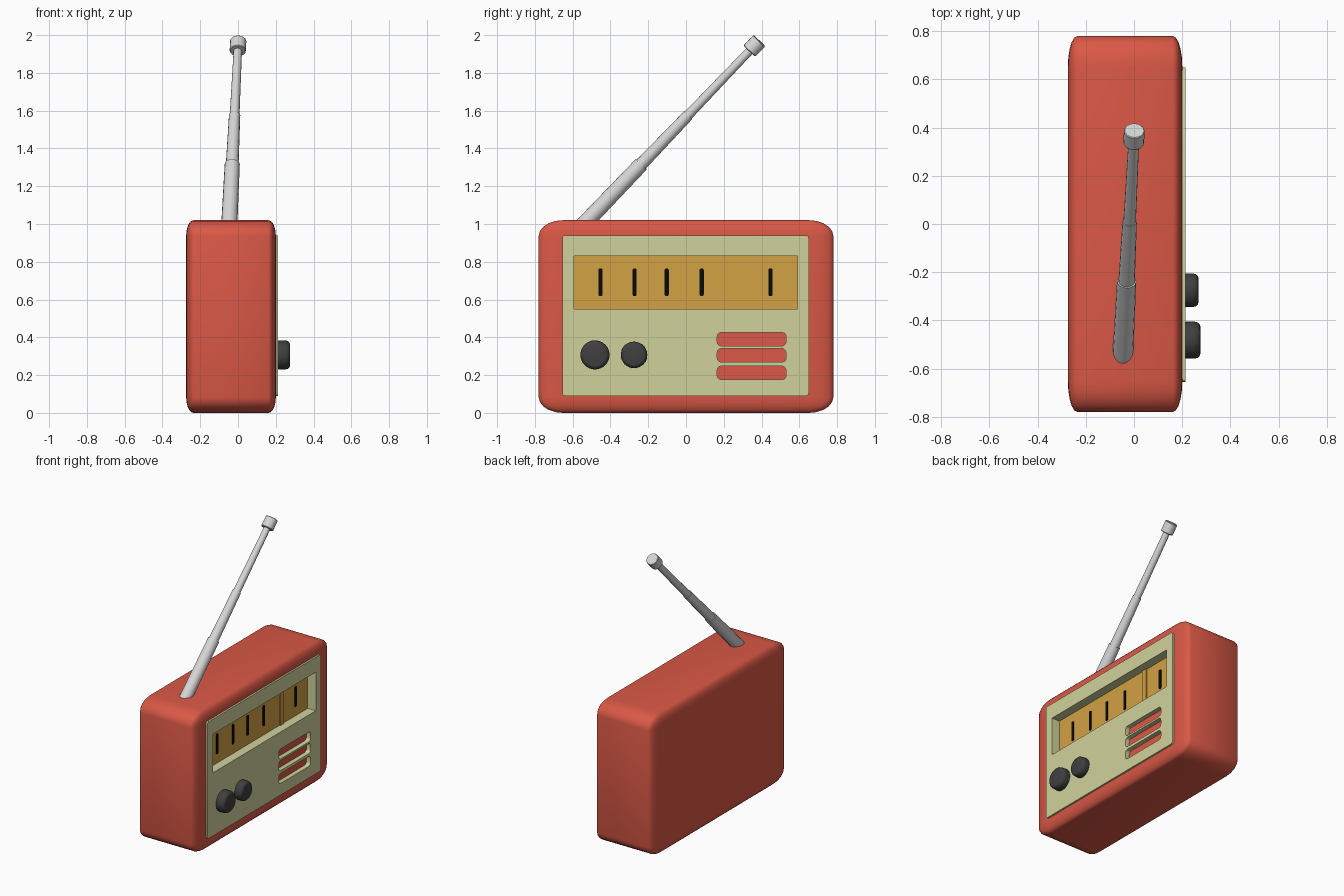
import bpy, bmesh
from math import pi
from mathutils import Vector, Matrix

default = bpy.data.objects.get("Cube")
if default:
    bpy.data.objects.remove(default, do_unlink=True)


def material(name, r, g, b):
    m = bpy.data.materials.new(name)
    m.use_nodes = True
    m.diffuse_color = (r, g, b, 1)
    m.node_tree.nodes["Principled BSDF"].inputs["Base Color"].default_value = (r, g, b, 1)
    return m


RED = material("red_case", 0.70, 0.098, 0.061)
CREAM = material("cream_panel", 0.63, 0.65, 0.335)
AMBER = material("amber_dial", 0.65, 0.36, 0.058)
CHARCOAL = material("charcoal_knob", 0.05, 0.05, 0.05)
BLACK = material("black_mark", 0.003, 0.003, 0.003)
SILVER = material("silver_aerial", 0.68, 0.68, 0.68)


def finish(bm, name, mat):
    bmesh.ops.recalc_face_normals(bm, faces=bm.faces)
    mesh = bpy.data.meshes.new(name)
    bm.to_mesh(mesh)
    bm.free()
    mesh.materials.append(mat)
    ob = bpy.data.objects.new(name, mesh)
    bpy.context.collection.objects.link(ob)
    return ob


def activate(ob):
    bpy.ops.object.select_all(action='DESELECT')
    ob.select_set(True)
    bpy.context.view_layer.objects.active = ob


def smooth(ob, angle=0.6):
    activate(ob)
    bpy.ops.object.shade_smooth_by_angle(angle=angle)


def box(name, mat, x, y, z, corner=0, segments=3):
    """Box from ranges; corner rounds the four edges running along x."""
    bm = bmesh.new()
    bmesh.ops.create_cube(bm, size=1)
    for v in bm.verts:
        v.co = [(a + b) / 2 + c * (b - a) for (a, b), c in zip((x, y, z), v.co)]
    if corner:
        edges = [e for e in bm.edges if abs(e.verts[0].co.x - e.verts[1].co.x) > 1e-4]
        bmesh.ops.bevel(bm, geom=edges, offset=corner, segments=segments,
                        profile=0.5, affect='EDGES')
    return finish(bm, name, mat)


def cut(ob, cutter):
    activate(ob)
    mod = ob.modifiers.new("cut", 'BOOLEAN')
    mod.operation = 'DIFFERENCE'
    mod.solver = 'EXACT'
    mod.object = cutter
    bpy.ops.object.modifier_apply(modifier=mod.name)
    bpy.data.objects.remove(cutter, do_unlink=True)


def lathe(name, mat, profile, origin, axis, sides):
    """Spin (radius, distance) points around an axis."""
    bm = bmesh.new()
    rings = []
    for r, t in profile:
        ring = bmesh.ops.create_circle(bm, segments=sides, radius=r,
                                       matrix=Matrix.Translation((0, 0, t)))
        rings.append(ring["verts"])
    for a, b in zip(rings, rings[1:]):
        for i in range(sides):
            j = (i + 1) % sides
            bm.faces.new((a[i], a[j], b[j], b[i]))
    bm.faces.new(rings[0])
    bm.faces.new(rings[-1])
    turn = Vector(axis).to_track_quat('Z', 'Y').to_matrix().to_4x4()
    bm.transform(Matrix.Translation(origin) @ turn)
    ob = finish(bm, name, mat)
    smooth(ob)
    return ob


# Case: rounded unit cube stretched to size
bm = bmesh.new()
bmesh.ops.create_cube(bm, size=1)
bmesh.ops.bevel(bm, geom=bm.edges[:], offset=0.082, segments=5, profile=0.5, affect='EDGES')
bm.transform(Matrix.Translation((-0.037, 0, 0.51)) @ Matrix.Diagonal((0.475, 1.56, 1.02, 1)))
case = finish(bm, "case", RED)
cut(case, box("pocket", RED, (0.18, 0.4), (-0.63, 0.63), (0.11, 0.92)))
cut(case, box("dial_pocket", RED, (0.13, 0.4), (-0.615, 0.615), (0.53, 0.85)))
smooth(case)

# Front panel with dial window and speaker slots
panel = box("front_panel", CREAM, (0.135, 0.213), (-0.655, 0.65), (0.09, 0.94), 0.015)
cut(panel, box("window_cutter", CREAM, (0, 0.4), (-0.592, 0.59), (0.55, 0.83)))
for z in (0.212, 0.305, 0.39):
    cut(panel, box("slot_cutter", CREAM, (0, 0.4), (0.165, 0.53),
                   (z - 0.036, z + 0.036), 0.022))
smooth(panel, 0.5)

# Dial, tuning pointer and scale marks
box("dial", AMBER, (0.135, 0.148), (-0.60, 0.60), (0.54, 0.84))
box("tuning_pointer", AMBER, (0.14, 0.155), (0.265, 0.308), (0.55, 0.83))
for y in (-0.453, -0.272, -0.102, 0.083, 0.447):
    box("dial_mark", BLACK, (0.146, 0.153), (y - 0.011, y + 0.011), (0.618, 0.765), 0.009)

# Knobs
for name, y, r, depth in (("volume_knob", -0.482, 0.077, 0.275),
                          ("tuning_knob", -0.275, 0.07, 0.267)):
    h = depth - 0.2
    lathe(name, CHARCOAL, [(r * 0.95, 0), (r, 0.02), (r, h - 0.025), (r * 0.95, h - 0.01),
                           (r * 0.84, h - 0.002), (r * 0.75, h)],
          (0.2, y, 0.307), (1, 0, 0), 32)

# Telescopic aerial leaning back, with an end cap
base = Vector((-0.045, -0.52, 1.02))
tip = Vector((0, 0.362, 1.943))
lean = (tip - base).normalized()
length = (tip - base).length
for name, r0, r1, start, end in (("aerial_lower", 0.043, 0.040, -0.08, 0.41),
                                 ("aerial_middle", 0.034, 0.030, 0.39, 0.77),
                                 ("aerial_upper", 0.026, 0.022, 0.75, length)):
    lathe(name, SILVER, [(r0, start), (r1, end)], base, lean, 16)
lathe("aerial_cap", SILVER, [(0.040, -0.038), (0.043, -0.034), (0.043, 0.034), (0.040, 0.038)],
      tip, lean, 16)
